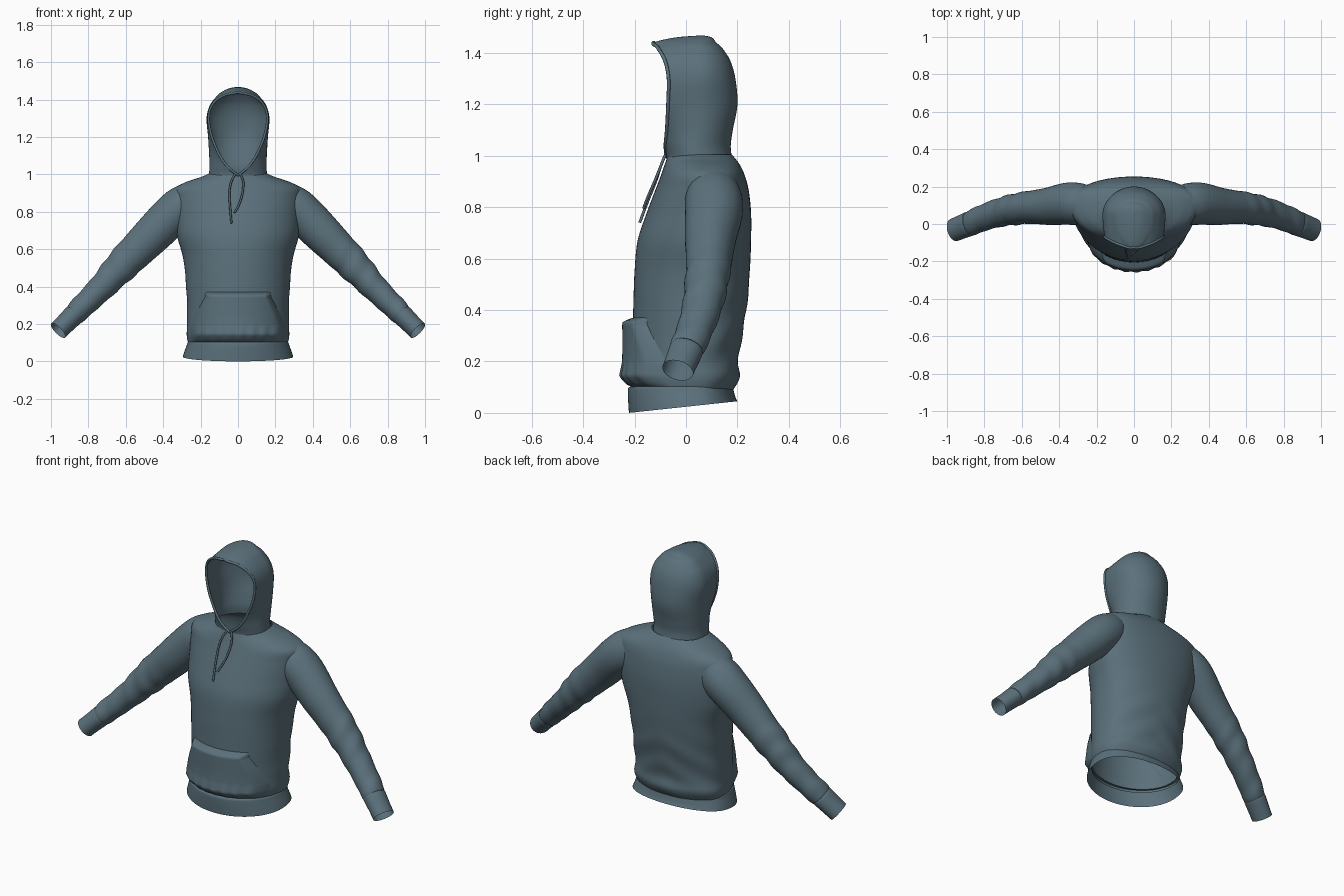
import bpy, bmesh, math
from mathutils import Vector

cube = bpy.data.objects.get("Cube")
if cube:
    bpy.data.objects.remove(cube, do_unlink=True)

fabric = bpy.data.materials.new("slate_blue_fabric")
fabric.use_nodes = True
COLOR = (0.105, 0.165, 0.2, 1)
fabric.diffuse_color = COLOR
fabric.node_tree.nodes["Principled BSDF"].inputs["Base Color"].default_value = COLOR


def resample(keys, n):
    """Smooth curve through rows of numbers, as n + 1 rows."""
    rows = []
    last = len(keys) - 1
    for k in range(n + 1):
        t = k / n * last
        i = min(int(t), last - 1)
        f = t - i
        a, b, c, d = (keys[min(max(j, 0), last)] for j in range(i - 1, i + 3))
        rows.append([q + f / 2 * (r - p + f * (2 * p - 5 * q + 4 * r - s + f * (3 * (q - r) + s - p)))
                     for p, q, r, s in zip(a, b, c, d)])
    return rows


def loft(name, rings, closed=True):
    """Skin a list of equally long point rows."""
    bm = bmesh.new()
    grid = [[bm.verts.new(p) for p in ring] for ring in rings]
    n = len(grid[0])
    for lower, upper in zip(grid, grid[1:]):
        for i in range(n if closed else n - 1):
            j = (i + 1) % n
            bm.faces.new((lower[i], lower[j], upper[j], upper[i]))
    bmesh.ops.remove_doubles(bm, verts=bm.verts, dist=0.0004)
    bmesh.ops.recalc_face_normals(bm, faces=bm.faces)
    mesh = bpy.data.meshes.new(name)
    bm.to_mesh(mesh)
    bm.free()
    mesh.materials.append(fabric)
    mesh.shade_smooth()
    obj = bpy.data.objects.new(name, mesh)
    bpy.context.collection.objects.link(obj)
    return obj


def tube(name, points, radius):
    curve = bpy.data.curves.new(name, "CURVE")
    curve.dimensions = "3D"
    curve.bevel_depth = radius
    curve.bevel_resolution = 2
    curve.use_fill_caps = True
    spline = curve.splines.new("POLY")
    spline.points.add(len(points) - 1)
    for p, co in zip(spline.points, points):
        p.co = (*co, 1)
    curve.materials.append(fabric)
    obj = bpy.data.objects.new(name, curve)
    bpy.context.collection.objects.link(obj)


def body_ring(z, w, front, mid, back, fold=0, n=72):
    """Oval section with a rounder front and a flatter back."""
    ring = []
    for i in range(n):
        a = 2 * math.pi * i / n
        s, c = math.sin(a), math.cos(a)
        y = mid + (front - mid) * c if c > 0 else mid + (back - mid) * (-c) ** 0.75
        k = 1 + fold * math.sin(38 * z + 5 * abs(s) + 3 * c) * (0.4 - 0.6 * c)
        ring.append((w * s * k, mid + (y - mid) * k, z))
    return ring


# Torso: z, half width, front y, widest y, back y
torso_keys = [
    (0.085, 0.262, -0.21, 0.02, 0.18), (0.14, 0.275, -0.215, 0.02, 0.208),
    (0.22, 0.272, -0.205, 0.02, 0.205), (0.4, 0.277, -0.205, 0.03, 0.235),
    (0.55, 0.293, -0.2, 0.05, 0.248), (0.67, 0.325, -0.188, 0.07, 0.253),
    (0.78, 0.335, -0.152, 0.09, 0.253), (0.87, 0.34, -0.118, 0.1, 0.243),
    (0.925, 0.335, -0.097, 0.1, 0.228), (0.96, 0.275, -0.085, 0.09, 0.212),
    (0.985, 0.2, -0.076, 0.07, 0.195), (1.005, 0.153, -0.07, 0.05, 0.178)]
torso_rows = resample(torso_keys, 88)
loft("torso", [body_ring(*r, fold=0.018 * math.exp(-((r[0] - 0.28) / 0.17) ** 2))
               for r in torso_rows])

# Waistband, lower at the front
hem_keys = [(0, 0.295, -0.222, 0.01, 0.2), (0.03, 0.288, -0.224, 0.01, 0.192),
            (0.08, 0.274, -0.226, 0.01, 0.184), (0.1, 0.268, -0.222, 0.01, 0.182),
            (0.103, 0.255, -0.2, 0.01, 0.17)]
hem = [body_ring(*r) for r in resample(hem_keys, 16)]
hem = [[(x, y, z + 0.045 * (y + 0.222) / 0.42 * max(0, 1 - z / 0.11)) for x, y, z in ring]
       for ring in hem]
loft("waistband", hem)


def torso_front(x, z):
    row = min(torso_rows, key=lambda r: abs(r[0] - z))
    _, w, front, mid, _ = row
    return mid + (front - mid) * math.sqrt(max(0, 1 - (x / w) ** 2))


# Front pocket with slanted hand openings
pocket = []
for k in range(31):
    v = k / 30
    z = 0.1 + 0.27 * v
    half = 0.255 - 0.077 * min(1, max(0, (v - 0.3) / 0.6)) ** 1.2
    line = []
    for i in range(-30, 31):
        u = i / 30
        puff = min(1, (1 - abs(u)) * 7) ** 0.6 * min(1, v * 6, (1 - v) * 14 + 0.02) ** 0.6
        ripple = 0.005 * math.sin(u * 26) * max(0, 1 - v * 2.5)
        x = half * u
        line.append((x, torso_front(x, z) + 0.004 - puff * (0.047 + ripple), z))
    pocket.append(line)
loft("front_pocket", pocket, closed=False)

# Sleeves and cuffs: centre x, y, z, radius across, radius in depth
sleeve_keys = [
    (0.25, 0.105, 0.865, 0.1, 0.1), (0.3, 0.108, 0.825, 0.112, 0.112),
    (0.36, 0.108, 0.775, 0.11, 0.112), (0.455, 0.095, 0.68, 0.104, 0.1),
    (0.535, 0.09, 0.6, 0.096, 0.09), (0.61, 0.083, 0.525, 0.09, 0.085),
    (0.715, 0.062, 0.41, 0.073, 0.077), (0.8, 0.035, 0.325, 0.065, 0.07),
    (0.865, 0.007, 0.26, 0.06, 0.068), (0.885, 0, 0.242, 0.05, 0.06)]
cuff_keys = [(0.872, 0.005, 0.255, 0.046, 0.056), (0.878, 0.002, 0.248, 0.056, 0.066),
             (0.92, -0.015, 0.206, 0.054, 0.064), (0.962, -0.032, 0.165, 0.053, 0.062)]


def sleeve(name, keys, side, steps, wrinkle):
    rows = resample(keys, steps)
    rings = []
    for i, (x, y, z, ra, rb) in enumerate(rows):
        a, b = rows[max(i - 1, 0)], rows[min(i + 1, steps)]
        along = (Vector(b[:3]) - Vector(a[:3])).normalized()
        across = along.cross(Vector((0, 1, 0))).normalized()
        depth = across.cross(along)
        amp = wrinkle * (math.exp(-((x - 0.66) / 0.08) ** 2) + 0.7 * math.exp(-((x - 0.84) / 0.06) ** 2))
        ring = []
        for j in range(40):
            t = 2 * math.pi * j / 40
            k = 1 + amp * math.sin(75 * x + 2 * math.sin(t) + 1.5 * math.cos(t))
            p = Vector((x, y, z)) + across * ra * k * math.cos(t) + depth * rb * k * math.sin(t)
            ring.append((p.x * side, p.y, p.z))
        rings.append(ring)
    loft(name, rings)


for side, label in ((1, "left"), (-1, "right")):
    sleeve(label + "_sleeve", sleeve_keys, side, 72, 0.045)
    sleeve(label + "_cuff", cuff_keys, side, 12, 0)

# Hood: z, half width, half opening, rim y, widest y, back y
hood_keys = [
    (0.995, 0.155, 0, -0.076, 0.04, 0.178), (1.04, 0.153, 0.055, -0.08, 0.04, 0.174),
    (1.1, 0.154, 0.097, -0.075, 0.05, 0.182), (1.2, 0.16, 0.14, -0.07, 0.05, 0.2),
    (1.3, 0.168, 0.157, -0.068, 0.05, 0.192), (1.37, 0.15, 0.138, -0.082, 0.05, 0.172),
    (1.42, 0.112, 0.08, -0.11, 0.05, 0.14), (1.44, 0.088, 0, -0.125, 0.05, 0.118),
    (1.46, 0.047, 0, -0.04, 0.06, 0.1), (1.468, 0, 0, 0.065, 0.065, 0.065)]
hood, rim = [], []
for z, w, gap, rim_y, mid, back in resample(hood_keys, 72):
    w = max(w, 0)
    gap = min(max(gap, 0), 0.97 * w)
    start = math.asin(gap / w) if w > 0.001 else 0
    half = []
    for i in range(33):
        a = start + (math.pi - start) * i / 32
        c = math.cos(a)
        y = mid + (rim_y - mid) * c / math.cos(start) if c > 0 else mid - (back - mid) * c
        half.append((w * math.sin(a), y, z))
    hood.append(half + [(-x, y, h) for x, y, h in reversed(half[:-1])])
    if z <= 1.4405:
        rim.append(half[0])
loft("hood", hood, closed=False)
tube("hood_rim", rim + [(-x, y, z) for x, y, z in reversed(rim)], 0.007)

# Drawstrings
cords = {
    "right_drawstring": [(-0.012, -0.08, 1.005), (-0.036, -0.098, 0.96), (-0.046, -0.118, 0.9),
                         (-0.042, -0.15, 0.82), (-0.035, -0.18, 0.74)],
    "left_drawstring": [(0.012, -0.08, 1.005), (0.028, -0.098, 0.96), (0.024, -0.122, 0.9),
                        (0.006, -0.148, 0.84), (-0.018, -0.165, 0.795)]}
for name, keys in cords.items():
    tube(name, resample(keys, 24), 0.0055)
